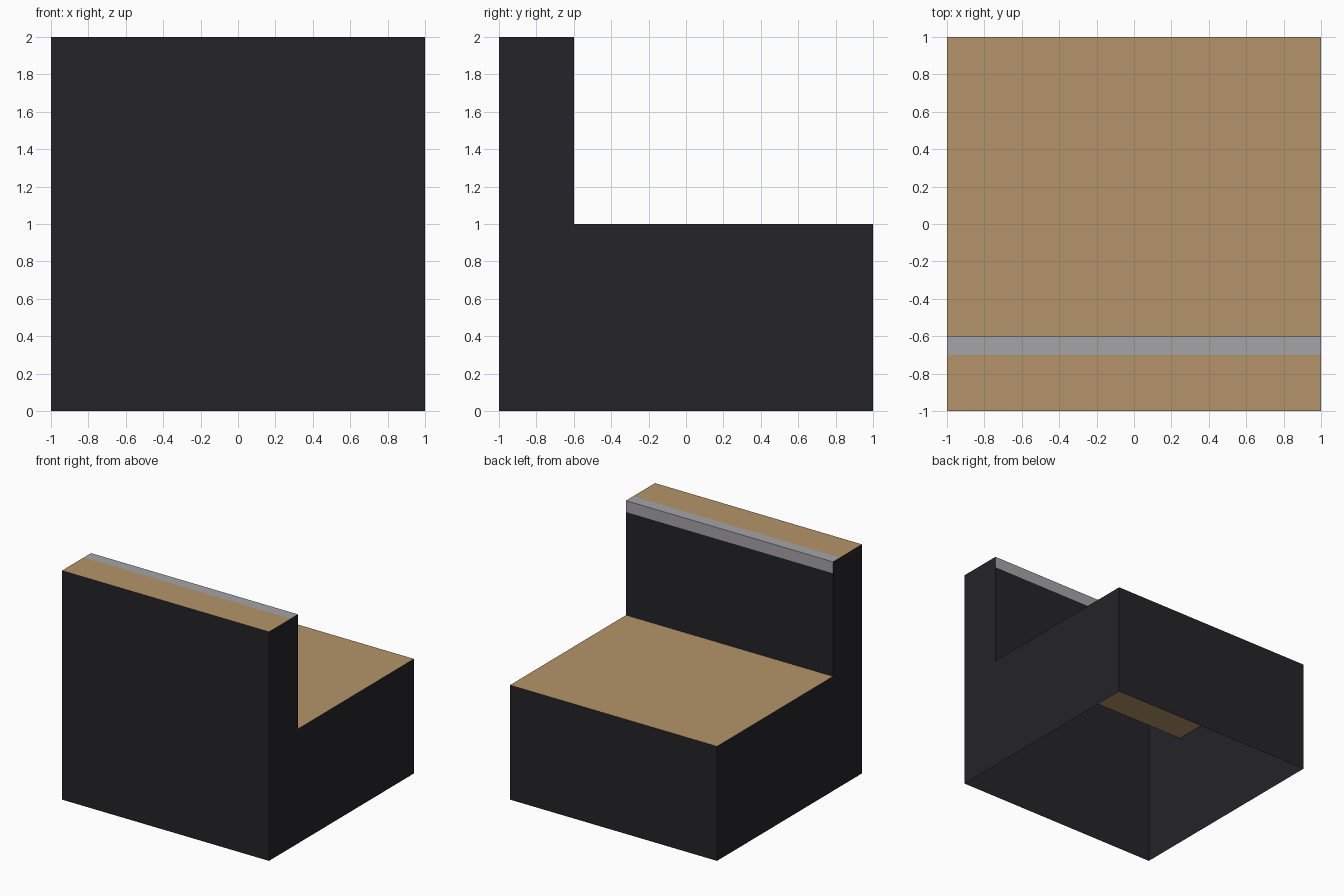
import bpy, bmesh

if "Cube" in bpy.data.objects:
    bpy.data.objects.remove(bpy.data.objects["Cube"])

HALF = 1.0          # half width, and half depth
BACK_Y = -0.6       # rear plane of the raised front panel
LOW_Z, TOP_Z = 1.0, 2.0
TRIM = 0.1          # width of the metal edging


def material(name, rgb):
    m = bpy.data.materials.new(name)
    m.diffuse_color = (*rgb, 1)
    m.use_nodes = True
    m.node_tree.nodes["Principled BSDF"].inputs["Base Color"].default_value = m.diffuse_color
    return m


def finish(name, bm, mat):
    mesh = bpy.data.meshes.new(name)
    bm.to_mesh(mesh)
    bm.free()
    mesh.materials.append(mat)
    obj = bpy.data.objects.new(name, mesh)
    bpy.context.collection.objects.link(obj)
    return obj


def sweep(name, path, mat):
    """Sheet made by sweeping a (y, z) path across the full width."""
    bm = bmesh.new()
    rows = [[bm.verts.new((x, y, z)) for x in (-HALF, HALF)] for y, z in path]
    for a, b in zip(rows, rows[1:]):
        bm.faces.new((a[0], a[1], b[1], b[0]))
    return finish(name, bm, mat)


def side(name, x, profile, mat):
    """Flat end panel; winding is flipped on the left side to face outward."""
    bm = bmesh.new()
    pts = profile if x > 0 else profile[::-1]
    bm.faces.new([bm.verts.new((x, y, z)) for y, z in pts])
    return finish(name, bm, mat)


dark = material("dark_panel", (0.018, 0.017, 0.021))
wood = material("wood_top", (0.456, 0.296, 0.144))
metal = material("metal_trim", (0.376, 0.366, 0.39))

# Open-bottomed shell: long panels
sweep("front_panel", [(-HALF, 0), (-HALF, TOP_Z)], dark)
sweep("upper_rear_panel", [(BACK_Y, TOP_Z - TRIM), (BACK_Y, LOW_Z)], dark)
sweep("lower_rear_panel", [(HALF, LOW_Z), (HALF, 0)], dark)

# L-shaped end panels
outline = [(-HALF, 0), (HALF, 0), (HALF, LOW_Z), (BACK_Y, LOW_Z),
           (BACK_Y, TOP_Z), (-HALF, TOP_Z)]
for label, x in (("left", -HALF), ("right", HALF)):
    side(label + "_end_panel", x, outline, dark)

# Wooden tops
sweep("upper_top", [(-HALF, TOP_Z), (BACK_Y - TRIM, TOP_Z)], wood)
sweep("lower_top", [(BACK_Y, LOW_Z), (HALF, LOW_Z)], wood)

# Metal edging folded over the upper rear edge
sweep("edge_trim", [(BACK_Y - TRIM, TOP_Z), (BACK_Y, TOP_Z),
                    (BACK_Y, TOP_Z - TRIM)], metal)
